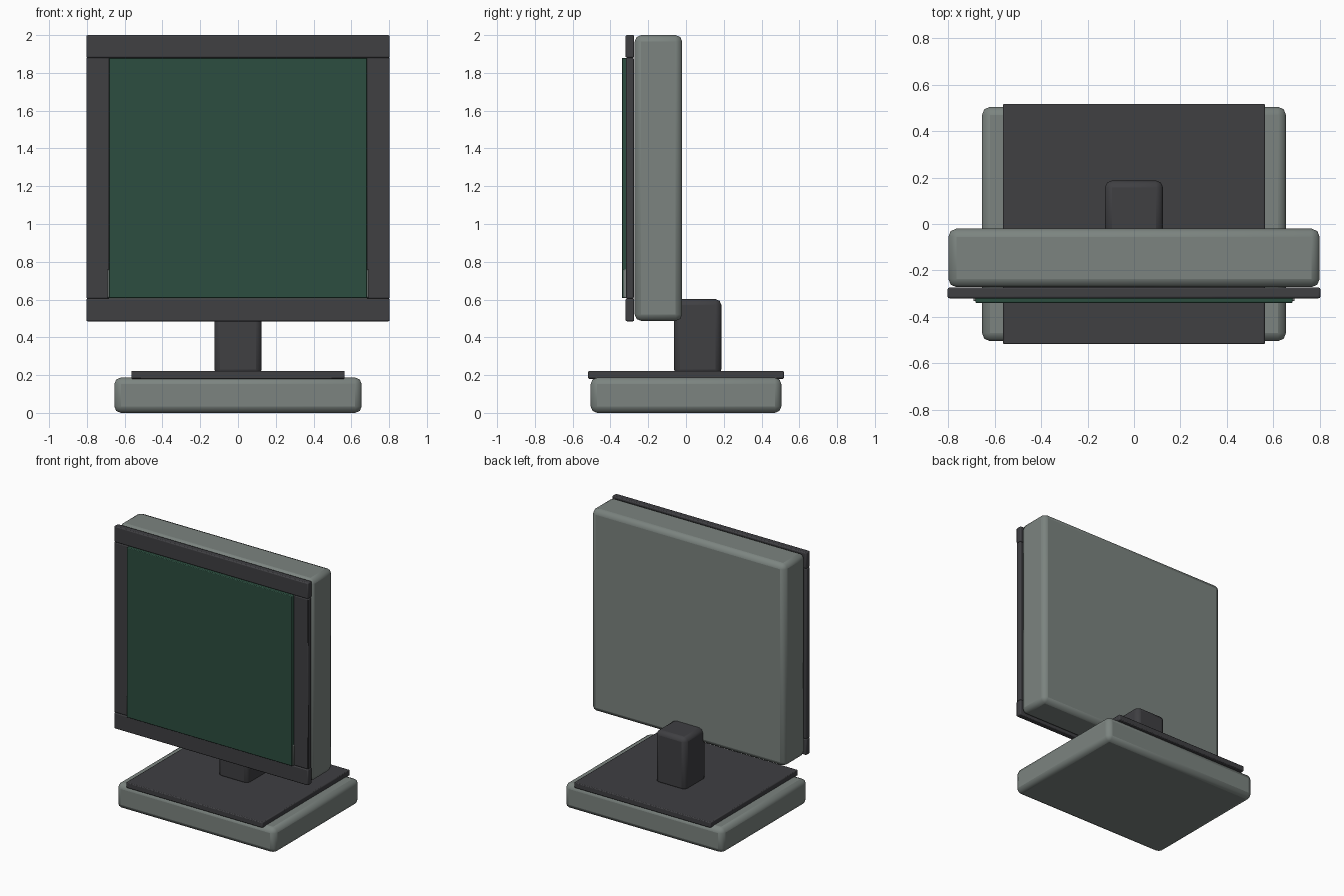
import bpy

if "Cube" in bpy.data.objects:
    bpy.data.objects.remove(bpy.data.objects["Cube"])


def material(name, color):
    m = bpy.data.materials.new(name)
    m.diffuse_color = (*color, 1)
    m.use_nodes = True
    m.node_tree.nodes["Principled BSDF"].inputs["Base Color"].default_value = m.diffuse_color
    return m


CASE = material("grey_green_plastic", (0.20, 0.23, 0.215))
DARK = material("dark_plastic", (0.05, 0.05, 0.055))
GLASS = material("green_screen", (0.025, 0.075, 0.05))


def box(name, x, y, z, mat, bevel, segments=2):
    """Bevelled box from (min, max) ranges."""
    ranges = (x, y, z)
    bpy.ops.mesh.primitive_cube_add(size=1, location=[(a + b) / 2 for a, b in ranges])
    ob = bpy.context.object
    ob.name = name
    ob.scale = [b - a for a, b in ranges]
    bpy.ops.object.transform_apply(location=False, rotation=False, scale=True)
    mod = ob.modifiers.new("Bevel", "BEVEL")
    mod.width = bevel
    mod.segments = segments
    ob.data.materials.append(mat)
    bpy.ops.object.shade_smooth_by_angle(angle=0.7)
    return ob


# Stand: base, cover plate, neck
box("base", (-0.655, 0.655), (-0.505, 0.505), (0, 0.187), CASE, 0.035)
box("base_plate", (-0.565, 0.565), (-0.518, 0.518), (0.18, 0.222), DARK, 0.006)
box("neck", (-0.125, 0.125), (-0.063, 0.187), (0.2, 0.602), DARK, 0.03)

# Display housing
box("housing", (-0.8, 0.8), (-0.272, -0.02), (0.487, 2.0), CASE, 0.035)

# Bezel rails
for name, z in (("bezel_top", (1.88, 2.0)), ("bezel_bottom", (0.485, 0.605))):
    box(name, (-0.803, 0.803), (-0.32, -0.274), z, DARK, 0.007)

# Bezel sides and small grey strips beside the screen
for side, s in (("left", -1), ("right", 1)):
    box("bezel_" + side, sorted((s * 0.68, s * 0.803)), (-0.318, -0.276),
        (0.605, 1.88), DARK, 0.007)
    box("side_strip_" + side, sorted((s * 0.67, s * 0.692)), (-0.332, -0.31),
        (0.61, 0.76), CASE, 0.004)

# Screen
box("screen", (-0.684, 0.684), (-0.34, -0.3), (0.607, 1.88), GLASS, 0.005)
